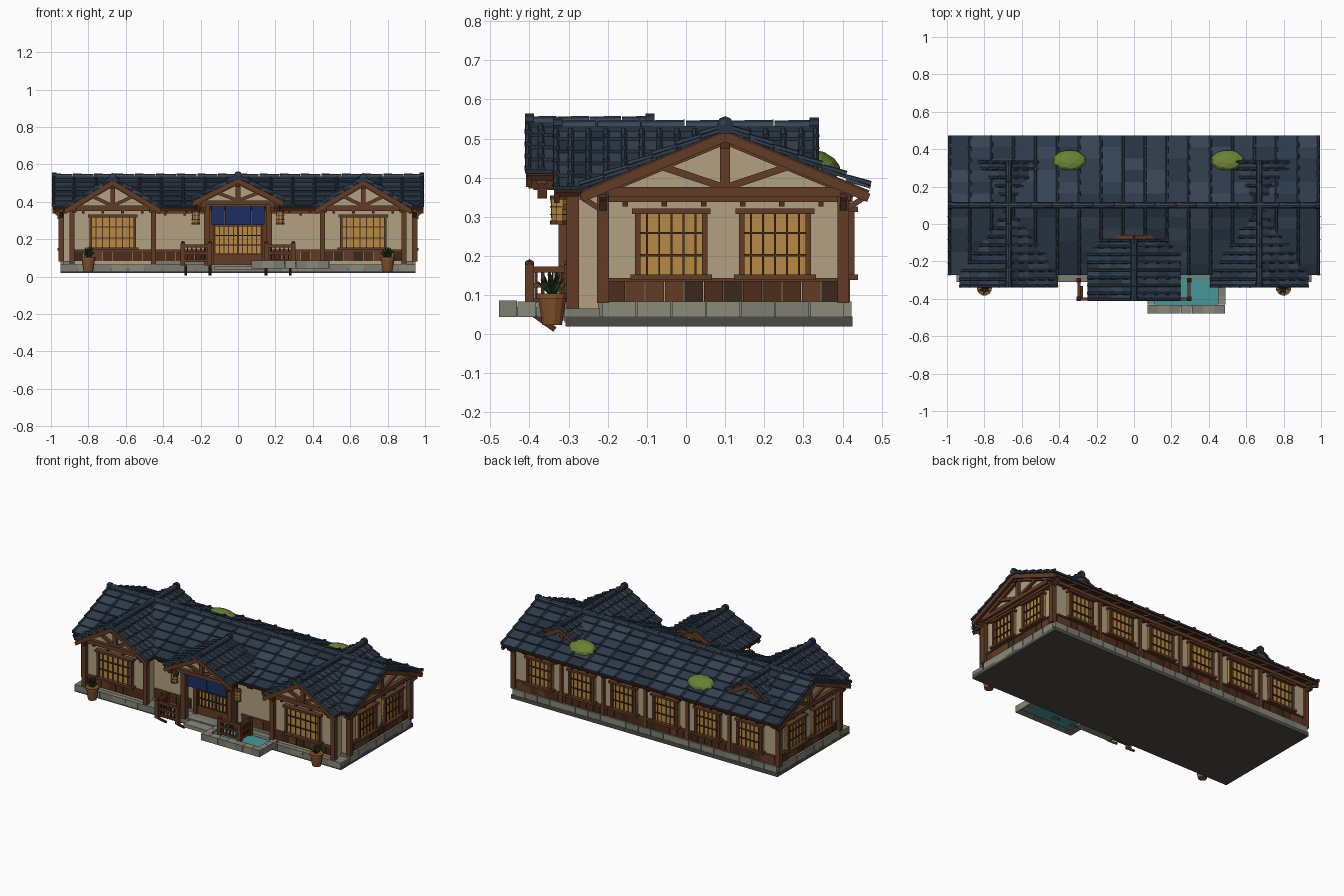
import bpy, bmesh, math, random
from mathutils import Matrix, Vector

if "Cube" in bpy.data.objects:
    bpy.data.objects.remove(bpy.data.objects["Cube"])
random.seed(4)
COL = dict(wood=(98, 62, 43), wood2=(80, 48, 32), wood3=(60, 45, 34), cream=(176, 160, 128), amber=(182, 138, 72),
           tile=(50, 62, 77), tile2=(58, 70, 85), tile3=(43, 54, 68), stone=(124, 124, 116), stone2=(136, 136, 122),
           base=(78, 76, 72), navy=(34, 50, 100), water=(74, 150, 152), moss=(104, 128, 56), leaf=(44, 74, 44), clay=(130, 84, 48))
parts, mats = {}, {}
I = Matrix.Identity(4)


def T(x, y, z=0, deg=0):
    return Matrix.Translation((x, y, z)) @ Matrix.Rotation(math.radians(deg), 4, 'Z')


def bm_of(name, mat):
    return parts.setdefault((name, mat), bmesh.new())


def box(name, mat, x0, x1, y0, y1, z0, z1, M=I):
    S = Matrix.Translation(((x0+x1)/2, (y0+y1)/2, (z0+z1)/2)) @ Matrix.Diagonal((abs(x1-x0), abs(y1-y0), abs(z1-z0), 1))
    bmesh.ops.create_cube(bm_of(name, mat), size=1, matrix=M @ S)


def frame(a, b, ref=(0, 1, 0)):
    a, b = Vector(a), Vector(b)
    d = (b-a).normalized()
    u = Vector(ref)
    u = (u - d*u.dot(d)).normalized()
    R = Matrix((d.cross(u), u, d)).transposed().to_4x4()
    R.translation = (a+b)/2
    return R, (b-a).length


def beam(name, mat, a, b, w, h, M=I, ref=(0, 1, 0)):
    R, L = frame(a, b, ref)
    bmesh.ops.create_cube(bm_of(name, mat), size=1, matrix=M @ R @ Matrix.Diagonal((h, w, L, 1)))


def cyl(name, mat, a, b, r1, r2=None, n=8, M=I, ref=(0.3, 1, 0.2)):
    R, L = frame(a, b, ref)
    bmesh.ops.create_cone(bm_of(name, mat), cap_ends=True, segments=n, radius1=r1, radius2=r1 if r2 is None else r2, depth=L, matrix=M @ R)


def ball(name, mat, c, s, M=I, sub=2):
    bmesh.ops.create_icosphere(bm_of(name, mat), subdivisions=sub, radius=1, matrix=M @ Matrix.Translation(c) @ Matrix.Diagonal((*s, 1)))


def roof(name, M, half, y0, y1, zr, ze, cols, rows):
    """Tiled gable roof, ridge along local y."""
    k, w = (zr-ze)/half, (y1-y0)/cols
    for s in (-1, 1):
        def P(t, y, up=0): return (s*t, y, zr-k*t+up)
        ym = (y0+y1)/2
        beam(name+"_deck", 'wood2', P(0, ym, -.012), P(half-.006, ym, -.012), y1-y0-.012, .014, M)
        for c in range(cols):
            y = y0+w*(c+.5)
            for r in range(rows):
                t0, t1 = half*r/rows, half*(r+1)/rows
                beam(name+"_tiles", random.choice(('tile', 'tile', 'tile2', 'tile3')), P(t0, y, -.001), P(t1, y, .007), w*.98, .01, M)
                for yy in ([y-w/2] if c else [y0+.008]) + ([y1-.008] if c == cols-1 else []):
                    cyl(name+"_ribs", 'tile', P(t0, yy, .006), P(t1, yy, .013), .007, .009, 6, M)
    n = max(4, round((y1-y0)/.11))
    d = (y1-y0)/n
    box(name+"_ridge", 'tile3', -.018, .018, y0, y1, zr-.012, zr+.01, M)
    for i in range(n):
        cyl(name+"_ridge", 'tile2', (0, y0+i*d, zr+.01), (0, y0+i*d+d*.97, zr+.01), .014, .016, 8, M, (0, 0, 1))
    for y in (y0, y1-.024):
        cyl(name+"_ridge_cap", 'tile3', (0, y, zr+.011), (0, y+.024, zr+.011), .021, n=8, M=M, ref=(0, 0, 1))


def gable(name, M, half, zr, ze, yb, yt, zt):
    """Barge boards, truss and plaster triangle facing local -y."""
    k = (zr-ze)/half
    top = zr-.03
    hw = (top-zt)/k
    bm = bm_of(name+"_plaster", 'cream')
    tri = [(-hw, zt), (hw, zt), (0, top)]
    vs = [bm.verts.new(M @ Vector((x, yt+dy, z))) for dy in (.008, .02) for x, z in tri]
    for f in ((0, 1, 2), (5, 4, 3), (0, 3, 4, 1), (1, 4, 5, 2), (2, 5, 3, 0)):
        bm.faces.new([vs[i] for i in f])
    box(name+"_tie", 'wood', -hw-.025, hw+.025, yt-.014, yt+.012, zt-.014, zt+.01, M)
    box(name+"_king_post", 'wood', -.013, .013, yt-.01, yt+.01, zt, top+.005, M)
    for s in (-1, 1):
        beam(name+"_barge", 'wood', (0, yb, zr-.022), (s*(half-.005), yb, ze-.022), .014, .022, M)
        beam(name+"_rafter", 'wood', (0, yt, top), (s*(hw+.02), yt, zt-.02*k), .02, .02, M)
        beam(name+"_strut", 'wood', (0, yt, zt+.008), (s*hw*.52, yt, top-k*hw*.52), .016, .018, M)
        box(name+"_purlin", 'wood2', s*hw-.012, s*hw+.012, yb, yt+.04, zt-.026, zt-.004, M)
    box(name+"_purlin", 'wood2', -.012, .012, yb+.006, yt+.04, zr-.052, zr-.028, M)


def window(M, c, w, z0, z1, nv=5, nh=2):
    a, b, f = c-w/2, c+w/2, .014
    box("window_paper", 'amber', a, b, -.012, .002, z0, z1, M)
    for x in (a, b-f):
        box("window_frame", 'wood', x, x+f, -.026, 0, z0, z1, M)
    for z, e in ((z0-.006, .012), (z1-.008, .008)):
        box("window_frame", 'wood', a-e, b+e, -.034, 0, z, z+.014, M)
    for i in range(1, nv+1):
        x = a+(b-a)*i/(nv+1)
        box("window_lattice", 'wood2', x-.0025, x+.0025, -.017, -.01, z0, z1, M)
    for i in range(1, nh+1):
        z = z0+(z1-z0)*i/(nh+1)
        box("window_lattice", 'wood2', a, b, -.019, -.01, z-.003, z+.003, M)


def wall_trim(M, x0, x1, top=.35):
    """Wainscot planks, top beam and small blocks under it."""
    n = max(1, round((x1-x0)/.05))
    d = (x1-x0)/n
    for i in range(n):
        box("wainscot", random.choice(('wood', 'wood2', 'wood2', 'wood3')), x0+i*d+.001, x0+(i+1)*d-.001, -.008, .002, .083, .136, M)
    box("wainscot_rail", 'wood', x0, x1, -.014, .002, .134, .144, M)
    box("wall_beam", 'wood', x0-.02, x1+.02, -.02, .004, top-.012, top+.01, M)
    for i in range(n):
        if i % 2:
            box("dentil", 'wood2', x0+i*d-.007, x0+i*d+.007, -.016, .002, top-.024, top-.012, M)


def stones(M, x0, x1, z0, z1, out, size=.09):
    n = round((x1-x0)/size)
    d = (x1-x0)/n
    for i in range(n):
        box("foundation_stone", random.choice(('stone', 'stone2')), x0+i*d+.0015, x0+(i+1)*d-.0015, -out, .02, z0, z1, M)


# Foundation and walls
box("foundation_base", 'base', -.95, .95, -.308, .425, .02, .045)
box("foundation_core", 'stone', -.935, .935, -.225, .41, .04, .083)
box("front_terrace", 'stone', -.95, .95, -.305, -.22, .04, .066)
box("main_wall", 'cream', -.93, .93, -.215, .405, .08, .365)
FR, BK = T(0, -.215), T(0, .405, 0, 180)
SIDES = [T(.93, .095, 0, 90), T(-.93, .095, 0, -90)]
stones(T(0, -.295), -.95, .95, .03, .066, .015)
stones(BK, -.945, .945, .035, .083, .018)
for s, M in zip((1, -1), SIDES):
    stones(M, -.31, .31, .035, .083, .02)
    wall_trim(M, -.30, .30)
    for y in (-.1325, .1325):
        window(M, y, .185, .145, .315)
wall_trim(BK, -.92, .92)
for i in range(6):
    x = -.75+.3*i
    window(BK, x, .18, .145, .32, 5, 2)
    if i:
        box("back_post", 'wood', x-.16, x-.14, -.014, .002, .083, .345, BK)

# Roofs
MAIN = T(0, .1, 0, 90)
roof("main_roof", MAIN, .372, -.995, .995, .525, .37, 17, 6)
for M in (T(0, .1, 0, 90), T(0, .1, 0, -90)):
    gable("side_gable", M, .372, .525, .37, -.984, -.952, .366)
for i in range(18):
    x = -.935+.11*i
    for s in (-1, 1):
        beam("eave_rafter", 'wood2', (x, .1+s*.27, .389), (x, .1+s*.362, .35), .014, .016, ref=(1, 0, 0))
roof("porch_roof", I, .248, -.412, -.08, .532, .408, 8, 4)
gable("porch_gable", I, .248, .532, .408, -.402, -.368, .398)
gable("porch_gable_back", T(0, 0, 0, 180), .248, .532, .408, .09, .07, .398)

for s in (-1, 1):
    # Gabled front wings
    W = T(s*.67, 0)
    roof("wing_roof", W, .262, -.34, .34, .522, .366, 15, 5)
    gable("wing_gable", W, .262, .522, .366, -.33, -.292, .37)
    gable("wing_gable_back", T(s*.67, 0, 0, 180), .262, .522, .366, -.33, -.305, .37)
    box("wing_wall", 'cream', -.22, .22, -.28, -.2, .06, .372, W)
    F = T(s*.67, -.28)
    wall_trim(F, -.21, .21, .362)
    window(F, 0, .25, .148, .325, 6, 2)
    for x in (-.218, .218):
        box("wing_post", 'wood', x-.014, x+.014, -.305, -.274, .064, .372, W)
    # Corner posts with diagonal braces
    for y in (-.212, .402):
        box("corner_post", 'wood', s*.945-.015, s*.945+.015, y-.015, y+.015, .08, .36)
        d = 1 if y > 0 else -1
        beam("eave_brace", 'wood', (s*.945, y, .315), (s*.945, y+d*.058, .352), .018, .014, ref=(1, 0, 0))
        beam("eave_brace", 'wood', (s*.95, y, .315), (s*.985, y, .355), .018, .014)
    # Plain front walls between wing and porch
    wall_trim(FR, *sorted((s*.18, s*.44)))
    # Porch posts and beams
    box("porch_post", 'wood', s*.165-.016, s*.165+.016, -.326, -.294, .06, .41)
    box("porch_beam", 'wood', s*.185-.013, s*.185+.013, -.39, -.2, .368, .394)
    box("porch_bracket", 'wood2', s*.185-.011, s*.185+.011, -.38, -.355, .347, .37)
    box("door_jamb", 'wood', s*.14-.012, s*.14+.012, -.24, -.21, .06, .36)
    # Hanging lantern
    x, y = s*.225, -.325
    cyl("lantern_paper", 'amber', (x, y, .29), (x, y, .346), .02, .022, 8)
    for z in (.28, .304, .324, .344):
        cyl("lantern_band", 'wood', (x, y, z), (x, y, z+(.01 if z in (.28, .344) else .003)), .0235, n=8)
    cyl("lantern_hook", 'wood3', (x, y, .35), (x, y, .40), .003, n=6)
    # Porch railing
    for px, py in ((.15, -.40), (.295, -.40), (.295, -.30)):
        box("rail_post", 'wood', s*px-.012, s*px+.012, py-.012, py+.012, .06, .178)
        ball("rail_knob", 'wood', (s*px, py, .18), (.013, .013, .012), sub=1)
    for z in (.085, .125, .165):
        h = .006 if z < .16 else .008
        box("railing", 'wood', s*.15, s*.30, -.408, -.392, z-h, z+h)
        box("railing", 'wood', s*.287, s*.303, -.40, -.30, z-h, z+h)
    for i in range(1, 6):
        box("baluster", 'wood2', s*(.15+.024*i)-.004, s*(.15+.024*i)+.004, -.404, -.396, .085, .165)
        box("baluster", 'wood2', s*.295-.004, s*.295+.004, -.40+.017*i-.004, -.40+.017*i+.004, .085, .165)
    for px in (.15, .28):
        beam("rail_brace", 'wood2', (s*px, -.40, .058), (s*px, -.335, .012), .014, .014, ref=(1, 0, 0))
    # Potted plant
    x, y = s*.8, -.342
    cyl("pot", 'clay', (x, y, .024), (x, y, .092), .026, .037, 12)
    cyl("pot_rim", 'clay', (x, y, .09), (x, y, .104), .041, n=12)
    for i in range(26):
        a, r = i*2.4, .012+.034*random.random()
        z = .178-r*.9-.01*random.random()
        cyl("plant_leaf", 'leaf', (x, y, .1), (x+r*math.cos(a), y+r*math.sin(a), z), .006, .0005, 4)

# Entrance door, curtain and step
box("door_paper", 'amber', -.13, .13, -.222, -.21, .12, .35)
box("door_panel", 'wood', -.13, .13, -.228, -.21, .062, .12)
for i in range(11):
    x = -.125+.025*i
    w = .005 if i in (0, 5, 10) else .0025
    box("door_lattice", 'wood2', x-w, x+w, -.23, -.22, .12, .35)
for z in (.12, .17, .22, .27):
    box("door_lattice", 'wood2', -.13, .13, -.231, -.22, z-.003, z+.003)
box("curtain_rod", 'wood', -.18, .18, -.318, -.302, .376, .392)
for i in range(4):
    x = -.142+.071*i
    box("door_curtain", 'navy', x+.001, x+.07, -.318-.004*(i % 2), -.31-.004*(i % 2), .276, .378)
box("entrance_step", 'stone2', -.125, .125, -.375, -.30, .035, .058)

# Pond with stone rim
box("pond_bed", 'water', .11, .45, -.44, -.27, .046, .07)
for i in range(7):
    box("pond_rim", ('stone', 'stone2')[i % 2], .072+.0595*i, .13+.0595*i, -.478, -.432, .044, .086)
for i in range(3):
    y = -.43+.048*i
    for x in (.072, .45):
        box("pond_rim", ('stone2', 'stone')[i % 2], x, x+.038, y, y+.0465, .044, .084)
box("pond_rim", 'stone', .11, .45, -.30, -.28, .044, .072)

# Moss clumps on the back roof
for x in (-.345, .5):
    R = Matrix.Translation((x, .34, .434)) @ Matrix.Rotation(-.4, 4, 'X')
    ball("moss", 'moss', (0, 0, 0), (.09, .06, .034), R)

# Turn the collected parts into objects
for (name, mat), bm in parts.items():
    if mat not in mats:
        m = mats[mat] = bpy.data.materials.new(mat)
        m.diffuse_color = (*[(c/255)**2.2 for c in COL[mat]], 1)
        m.use_nodes = True
        m.node_tree.nodes["Principled BSDF"].inputs["Base Color"].default_value = m.diffuse_color
    bmesh.ops.recalc_face_normals(bm, faces=bm.faces)
    me = bpy.data.meshes.new(name)
    bm.to_mesh(me)
    bm.free()
    me.materials.append(mats[mat])
    bpy.context.collection.objects.link(bpy.data.objects.new(name, me))
